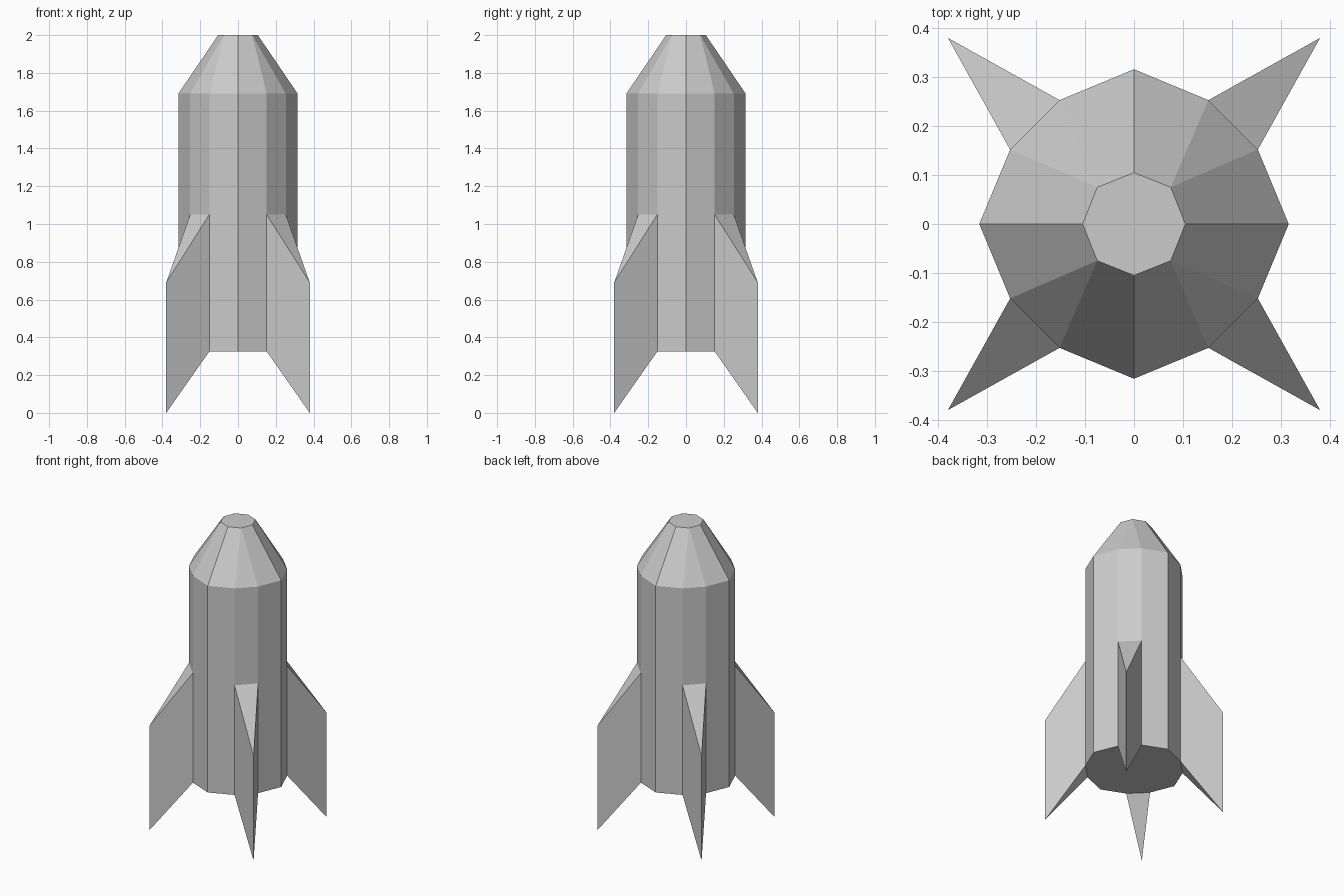
import bpy, math
from mathutils import Matrix

if "Cube" in bpy.data.objects:
    bpy.data.objects.remove(bpy.data.objects["Cube"])

Z_BASE, Z_FIN, Z_SHOULDER, Z_TOP = 0.325, 1.05, 1.69, 2.0
R, A, B = 0.316, 0.152, 0.253      # body radius and chamfered corner coordinates
TIP, TIP_Z = 0.38, 0.69            # fin tip position and height


def make(name, verts, faces):
    mesh = bpy.data.meshes.new(name)
    mesh.from_pydata(verts, [], faces)
    mesh.validate()
    obj = bpy.data.objects.new(name, mesh)
    bpy.context.collection.objects.link(obj)
    return obj


def quarter_turns(points):
    out = []
    for q in range(4):
        c, s = [(1, 0), (0, 1), (-1, 0), (0, -1)][q]
        out += [(c * x - s * y, s * x + c * y) for x, y in points]
    return out


# Body: twelve-sided tube, left open behind the fins, closed underneath
ring = quarter_turns([(R, 0), (B, A), (A, B)])
n = len(ring)
verts = [(x, y, z) for z in (Z_BASE, Z_FIN, Z_SHOULDER) for x, y in ring]
faces = [tuple(reversed(range(n)))]
for level in range(2):
    for i in range(n):
        if level == 0 and i % 3 == 1:
            continue
        j = (i + 1) % n
        a, b = level * n, (level + 1) * n
        faces.append((a + i, a + j, b + j, b + i))

# Nose: tapers from twelve sides to a flat octagon
top = quarter_turns([(0.105, 0), (0.075, 0.075)])
t, s = len(verts), 2 * n
verts += [(x, y, Z_TOP) for x, y in top]
for q in range(4):
    i, k = 3 * q, 2 * q
    i3, k2 = (i + 3) % n, (k + 2) % 8
    faces += [(s + i, s + i + 1, t + k + 1, t + k),
              (s + i + 1, s + i + 2, t + k + 1),
              (s + i + 2, s + i3, t + k2, t + k + 1)]
faces.append(tuple(range(t, t + 8)))
make("rocket_body", verts, faces)

# Fins: swept wedges, one on each chamfered corner
fin_verts = [(B, A, Z_BASE), (A, B, Z_BASE), (TIP, TIP, 0),
             (B, A, Z_FIN), (A, B, Z_FIN), (TIP, TIP, TIP_Z)]
fin_faces = [(0, 1, 2), (3, 5, 4), (0, 2, 5, 3), (2, 1, 4, 5)]
for q in range(4):
    fin = make(f"fin_{q + 1}", fin_verts, fin_faces)
    fin.data.transform(Matrix.Rotation(q * math.pi / 2, 4, 'Z'))
